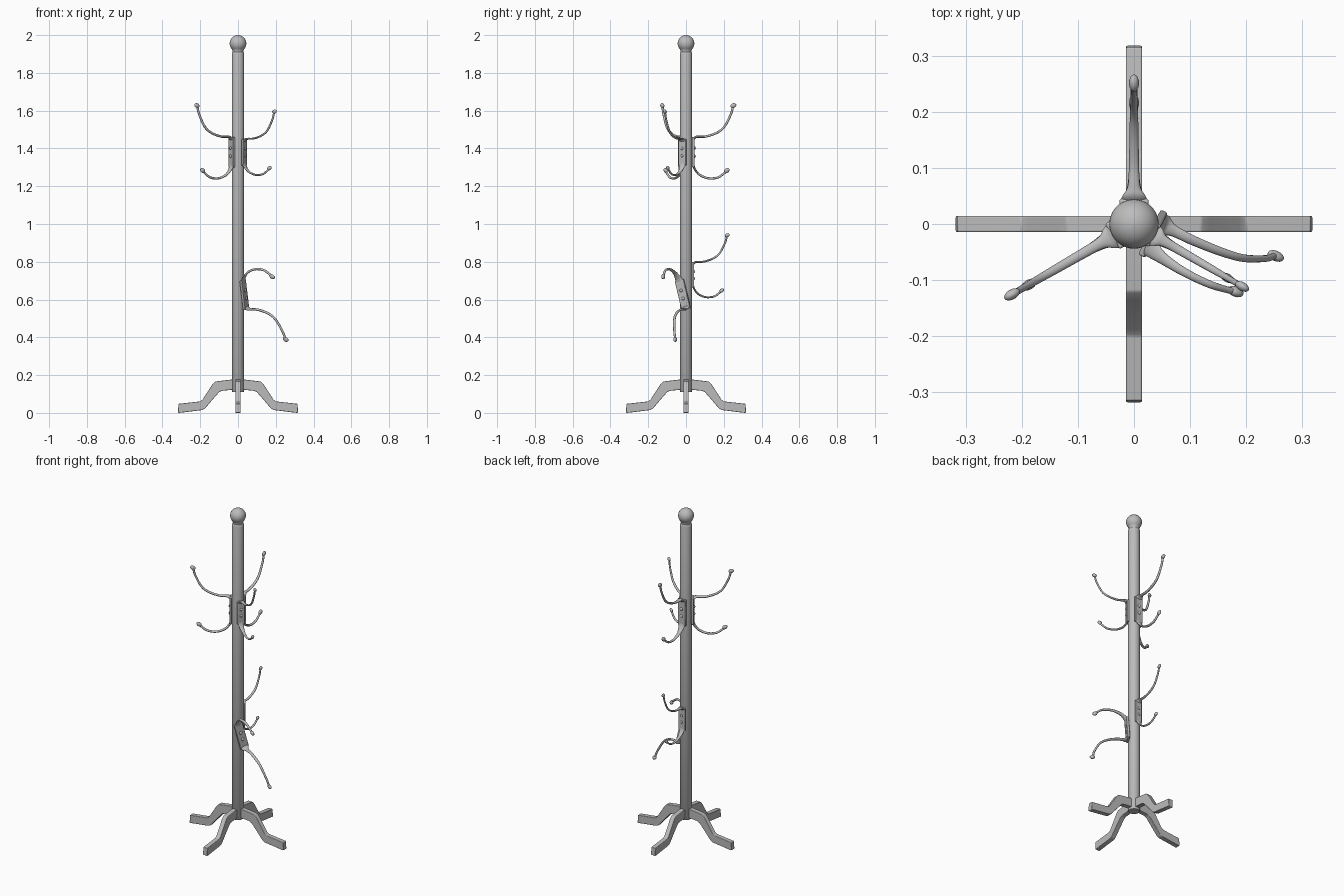
import bpy, bmesh, math
from mathutils import Matrix, Vector

if "Cube" in bpy.data.objects:
    bpy.data.objects.remove(bpy.data.objects["Cube"], do_unlink=True)

GREY = (0.5, 0.5, 0.5, 1)
grey = bpy.data.materials.new("plain grey")
grey.use_nodes = True
grey.diffuse_color = GREY
grey.node_tree.nodes["Principled BSDF"].inputs["Base Color"].default_value = GREY


def finish(bm, name, matrix=None, bevel=0, angle=40):
    """Turn a bmesh into a shaded, coloured object."""
    if matrix:
        bm.transform(matrix)
    bmesh.ops.recalc_face_normals(bm, faces=bm.faces)
    mesh = bpy.data.meshes.new(name)
    bm.to_mesh(mesh)
    bm.free()
    mesh.materials.append(grey)
    ob = bpy.data.objects.new(name, mesh)
    bpy.context.collection.objects.link(ob)
    bpy.ops.object.select_all(action='DESELECT')
    bpy.context.view_layer.objects.active = ob
    ob.select_set(True)
    bpy.ops.object.shade_smooth_by_angle(angle=math.radians(angle))
    if bevel:
        mod = ob.modifiers.new("rounded edges", 'BEVEL')
        mod.width, mod.segments = bevel, 3
    return ob


def bridge(bm, rings):
    """Skin a list of vertex rings and cap both ends."""
    n = len(rings[0])
    for a, b in zip(rings, rings[1:]):
        for i in range(n):
            j = (i + 1) % n
            bm.faces.new((a[i], a[j], b[j], b[i]))
    bm.faces.new(rings[0])
    bm.faces.new(rings[-1])


def lathe(name, profile, sides=40):
    bm = bmesh.new()
    rings = []
    for r, z in profile:
        rings.append([bm.verts.new((r * math.cos(t), r * math.sin(t), z))
                      for t in (math.tau * i / sides for i in range(sides))])
    bridge(bm, rings)
    return finish(bm, name)


def smooth_path(pts, steps=6):
    """Catmull-Rom interpolation through the points."""
    p = [Vector(q) for q in pts]
    p = [2 * p[0] - p[1]] + p + [2 * p[-1] - p[-2]]
    out = []
    for a, b, c, d in zip(p, p[1:], p[2:], p[3:]):
        for k in range(steps):
            t = k / steps
            out.append(0.5 * (2 * b + (c - a) * t + (2 * a - 5 * b + 4 * c - d) * t * t
                              + (3 * b - a - 3 * c + d) * t ** 3))
    return out + [p[-2]]


def arm(bm, pts, thick=0.006, sides=12):
    """Sweep an oval section along (outward, height, half width) points."""
    path = smooth_path(pts)
    rings = []
    for i, p in enumerate(path):
        d = path[min(i + 1, len(path) - 1)] - path[max(i - 1, 0)]
        normal = Vector((-d.y, 0, d.x)).normalized()
        centre = Vector((p.x, 0, p.y))
        rings.append([bm.verts.new(centre + normal * thick * math.sin(t)
                                   + Vector((0, p.z * math.cos(t), 0)))
                      for t in (math.tau * k / sides for k in range(sides))])
    bridge(bm, rings)


# Pole and round finial
R = 0.033
lathe("pole", [(R - 0.003, 0.11), (R, 0.114), (R, 1.9), (R - 0.002, 1.908), (0.028, 1.911)])
ball = [(0.028, 1.905), (0.029, 1.915)]
for i in range(15):
    a = math.radians(-45 + 134 * i / 14)
    ball.append((0.044 * math.cos(a), 1.956 + 0.044 * math.sin(a)))
lathe("finial", ball)

# Four cranked legs
LEG = [(0.0, 0.178), (0.05, 0.175), (0.12, 0.166), (0.135, 0.152), (0.188, 0.07), (0.2, 0.061),
       (0.315, 0.048), (0.318, 0.002), (0.312, 0.0), (0.19, 0.015), (0.176, 0.022),
       (0.1, 0.11), (0.085, 0.117), (0.0, 0.125)]
for k, side in enumerate(("left", "back", "right", "front")):
    bm = bmesh.new()
    bridge(bm, [[bm.verts.new((x, y, z)) for x, z in LEG] for y in (-0.0145, 0.0145)])
    finish(bm, side + "_leg", Matrix.Rotation(k * math.pi / 2, 4, 'Z'), bevel=0.003, angle=30)

# Double hooks: a screwed plate with a long and a short curved arm
LONG = [(0.005, 0.066, 0.026), (0.018, 0.08, 0.02), (0.035, 0.082, 0.011), (0.075, 0.084, 0.009),
        (0.13, 0.103, 0.008), (0.17, 0.135, 0.007), (0.204, 0.2, 0.006), (0.216, 0.243, 0.006)]
SHORT = [(0.005, -0.066, 0.025), (0.015, -0.092, 0.018), (0.04, -0.12, 0.011),
         (0.085, -0.138, 0.008), (0.135, -0.134, 0.007), (0.168, -0.112, 0.006),
         (0.18, -0.1, 0.006)]


def hook(name, angle, height, size=1.0, roll=0):
    place = (Matrix.Rotation(math.radians(angle), 4, 'Z') @ Matrix.Translation((R, 0, height))
             @ Matrix.Rotation(math.radians(roll), 4, 'X') @ Matrix.Scale(size, 4))

    bm = bmesh.new()
    bmesh.ops.create_cube(bm, size=1, matrix=Matrix.Translation((0.005, 0, 0))
                          @ Matrix.Diagonal((0.014, 0.052, 0.16, 1)))
    finish(bm, name + "_plate", place, bevel=0.004)

    bm = bmesh.new()
    arm(bm, LONG)
    arm(bm, SHORT)
    finish(bm, name + "_arms", place, angle=60)

    bm = bmesh.new()
    for x, z, tilt in ((0.218, 0.247, -20), (0.183, -0.097, -35)):
        bmesh.ops.create_uvsphere(bm, u_segments=16, v_segments=10, radius=1,
                                  matrix=Matrix.Translation((x, 0, z))
                                  @ Matrix.Rotation(math.radians(tilt), 4, 'Y')
                                  @ Matrix.Diagonal((0.016, 0.009, 0.012, 1)))
    finish(bm, name + "_tips", place, angle=60)

    bm = bmesh.new()
    for z in (0.022, -0.022):
        bmesh.ops.create_uvsphere(bm, u_segments=14, v_segments=8, radius=1,
                                  matrix=Matrix.Translation((0.012, 0, z))
                                  @ Matrix.Diagonal((0.007, 0.009, 0.009, 1)))
    finish(bm, name + "_screws", place, angle=60)


hook("upper_back_hook", 90, 1.38)
hook("upper_right_hook", 210, 1.38)
hook("upper_left_hook", -30, 1.38, size=0.87)
hook("lower_back_hook", 90, 0.73, size=0.85)
hook("lower_tilted_hook", -27, 0.627, roll=195)
